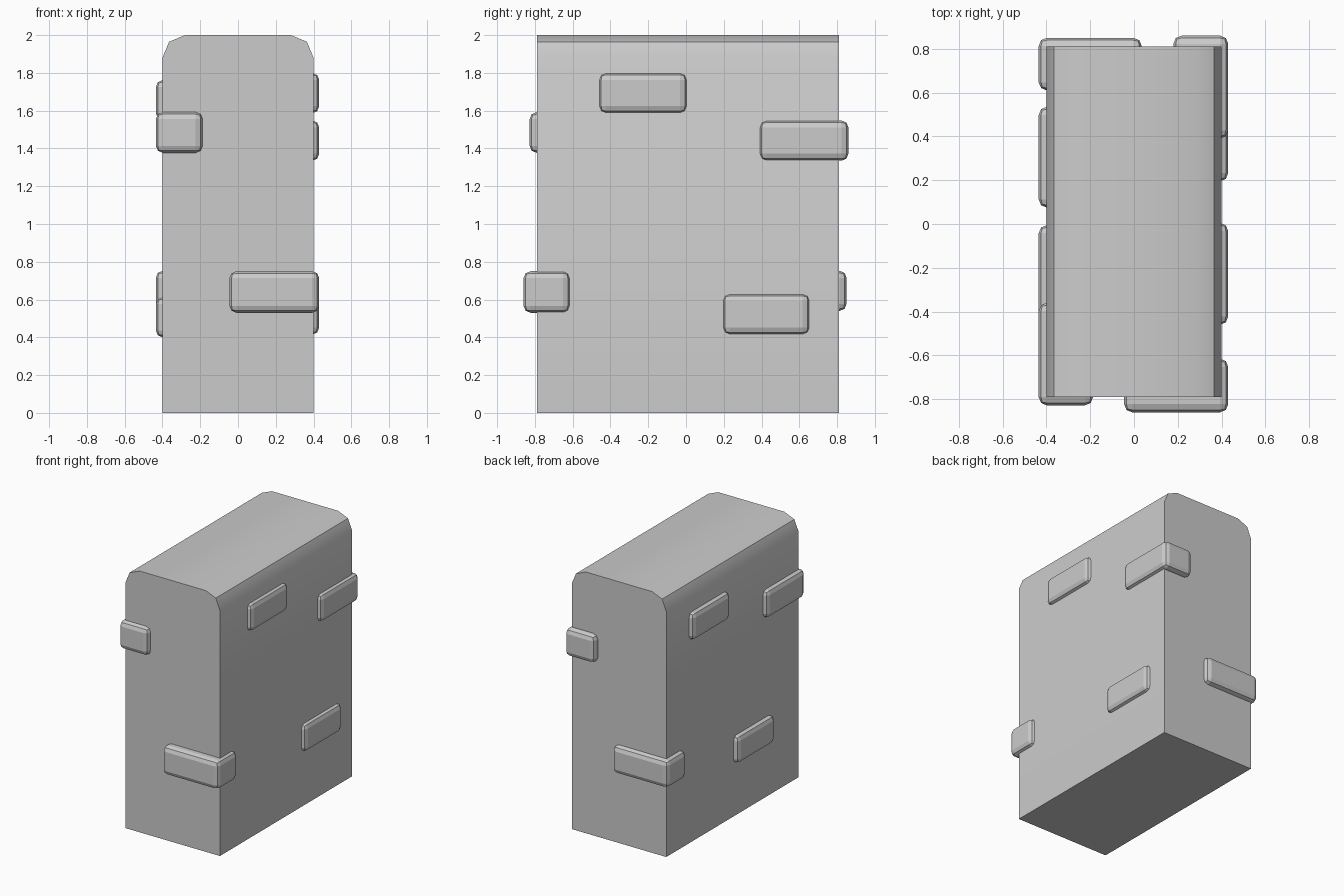
import bpy, bmesh
from mathutils import Vector

if "Cube" in bpy.data.objects:
    bpy.data.objects.remove(bpy.data.objects["Cube"])


def finish(name, bm):
    bmesh.ops.recalc_face_normals(bm, faces=bm.faces)
    mesh = bpy.data.meshes.new(name)
    bm.to_mesh(mesh)
    bm.free()
    obj = bpy.data.objects.new(name, mesh)
    bpy.context.collection.objects.link(obj)
    return obj


def bevelled_box(name, lo, hi, width, pick=lambda e: True):
    bm = bmesh.new()
    bmesh.ops.create_cube(bm, size=1)
    lo, hi = Vector(lo), Vector(hi)
    for v in bm.verts:
        v.co = (lo + hi) / 2 + v.co * (hi - lo)
    bmesh.ops.bevel(bm, geom=[e for e in bm.edges if pick(e)], offset=width,
                    offset_type='OFFSET', segments=2, profile=0.5, affect='EDGES')
    return finish(name, bm)


# Wall block with its two long top edges rounded
def long_top_edge(e):
    a, b = e.verts
    return a.co.z > 1.9 and b.co.z > 1.9 and abs(a.co.y - b.co.y) > 1


wall = bevelled_box("wall_block", (-0.4, -0.79, 0), (0.4, 0.81, 2), 0.12, long_top_edge)
bpy.context.view_layer.objects.active = wall
wall.select_set(True)
bpy.ops.object.shade_smooth_by_angle()

# Bricks standing slightly proud of the wall: (name, low corner, high corner)
bricks = [
    ("right_upper_brick", (0.18, -0.46, 1.587), (0.43, 0.005, 1.80)),
    ("right_lower_brick", (0.18, 0.195, 0.415), (0.43, 0.655, 0.63)),
    ("left_upper_brick", (-0.435, 0.075, 1.55), (-0.19, 0.535, 1.762)),
    ("left_lower_brick", (-0.435, -0.465, 0.40), (-0.19, -0.005, 0.613)),
    ("front_right_corner_brick", (-0.045, -0.86, 0.53), (0.43, -0.615, 0.75)),
    ("front_left_corner_brick", (-0.435, -0.828, 1.377), (-0.187, -0.36, 1.592)),
    ("back_right_corner_brick", (0.18, 0.39, 1.335), (0.43, 0.86, 1.548)),
    ("back_left_corner_brick", (-0.435, 0.61, 0.54), (0.035, 0.85, 0.752)),
]
for name, lo, hi in bricks:
    bevelled_box(name, lo, hi, 0.037)
